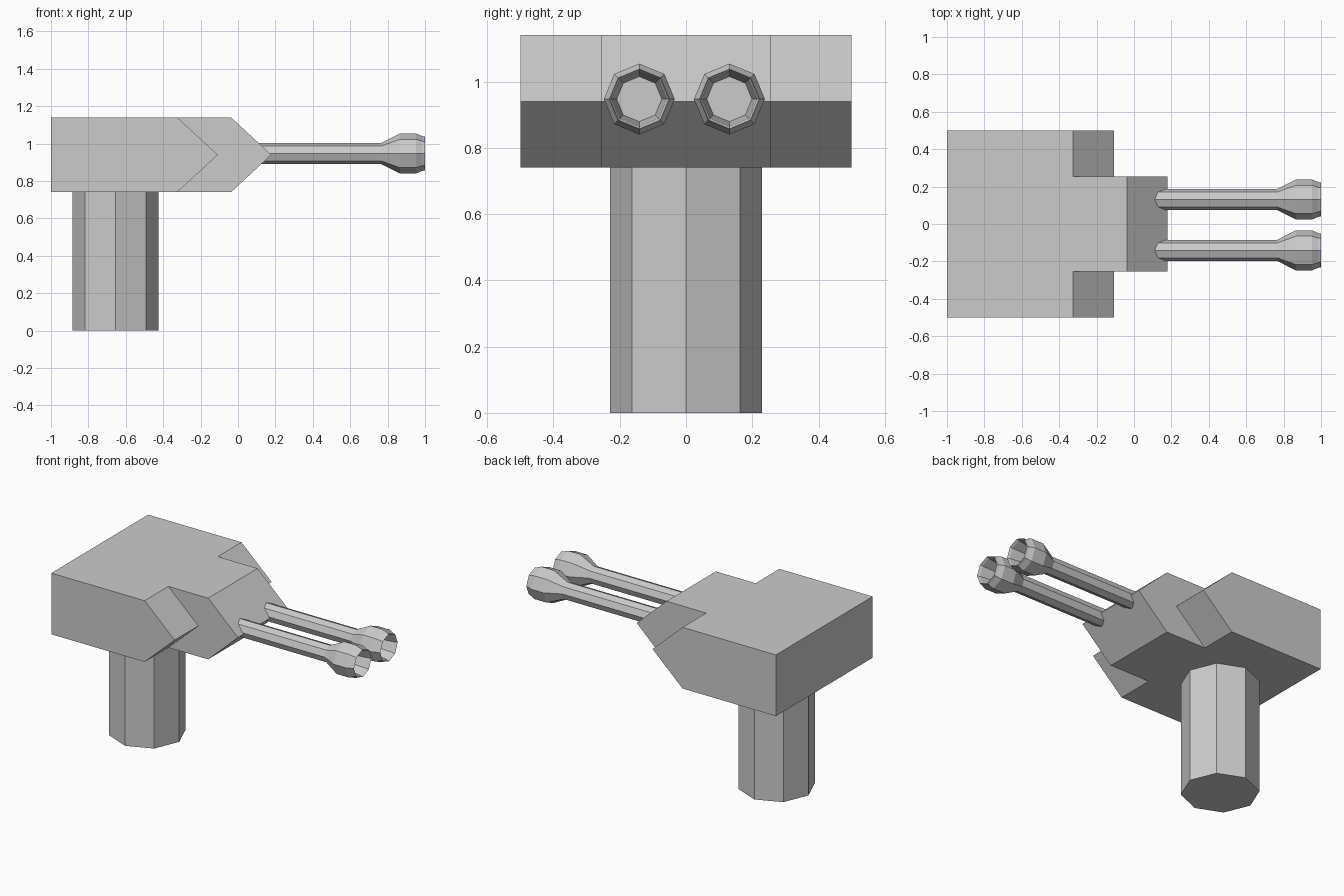
import bpy
from math import cos, sin, pi

if "Cube" in bpy.data.objects:
    bpy.data.objects.remove(bpy.data.objects["Cube"])


def make(name, verts, faces):
    mesh = bpy.data.meshes.new(name)
    mesh.from_pydata(verts, [], faces)
    obj = bpy.data.objects.new(name, mesh)
    bpy.context.collection.objects.link(obj)
    return obj


def wedge(name, x_edge, x_tip, half_width):
    # five-sided side profile extruded across y
    prof = [(-1, 0.74), (x_edge, 0.74), (x_tip, 0.94), (x_edge, 1.14), (-1, 1.14)]
    n = len(prof)
    verts = [(x, y, z) for y in (-half_width, half_width) for x, z in prof]
    faces = [tuple(range(n)), tuple(range(2 * n - 1, n - 1, -1))]
    faces += [(i, i + n, (i + 1) % n + n, (i + 1) % n) for i in range(n)]
    return make(name, verts, faces)


def lathe(name, profile, place, n=8):
    # octagonal rings along an axis, capped at both ends
    verts = [place(t, r * cos(2 * pi * k / n), r * sin(2 * pi * k / n))
             for t, r in profile for k in range(n)]
    faces = [(i * n + k, i * n + (k + 1) % n, (i + 1) * n + (k + 1) % n, (i + 1) * n + k)
             for i in range(len(profile) - 1) for k in range(n)]
    last = (len(profile) - 1) * n
    faces += [tuple(range(n - 1, -1, -1)), tuple(range(last, last + n))]
    return make(name, verts, faces)


# Turret housing: one block with wide shoulders and a projecting nose
housing = wedge("turret_housing", -0.325, -0.108, 0.5)
nose = wedge("turret_nose", -0.037, 0.178, 0.255)
# nose starts inside the housing so no rear faces coincide
for v in nose.data.vertices:
    if v.co.x < -0.9:
        v.co.x = -0.4

# Pedestal
lathe("pedestal", [(0, 0.23), (0.745, 0.23)], lambda t, a, b: (-0.655 + a, b, t))

# Twin barrels with flared, hollow muzzles
barrel = [(0.05, 0.056), (0.765, 0.056), (0.865, 0.107), (0.952, 0.107),
          (0.985, 0.093), (1.0, 0.09), (0.985, 0.083), (0.88, 0.068)]
for side, yc in (("left", 0.131), ("right", -0.141)):
    lathe("barrel_" + side, barrel, lambda t, a, b: (t, yc + a, 0.947 + b))
